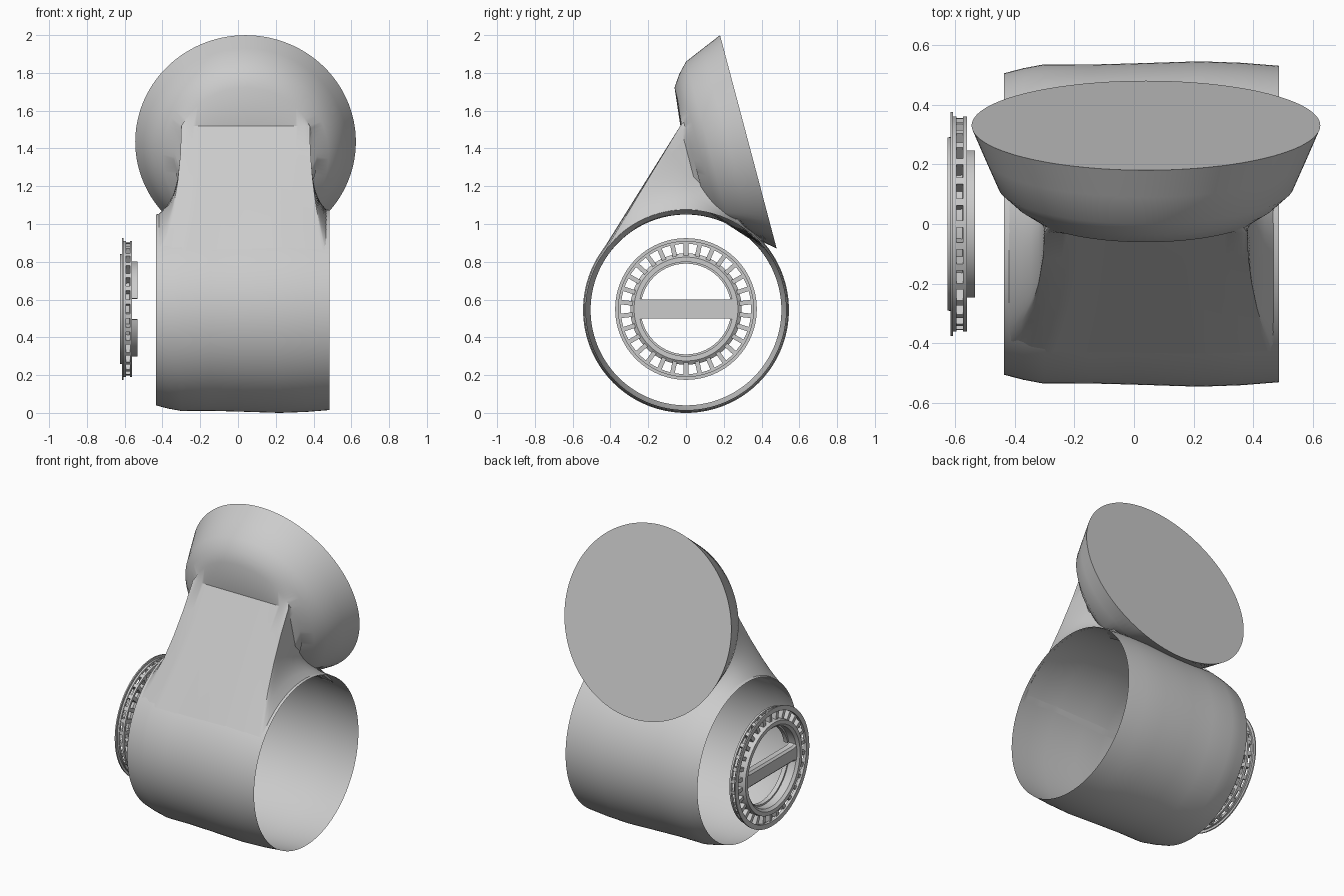
import bpy, bmesh, math
from mathutils import Vector, Matrix

cube = bpy.data.objects.get("Cube")
if cube:
    bpy.data.objects.remove(cube, do_unlink=True)

grey = bpy.data.materials.new("plain_grey")
grey.use_nodes = True
COLOUR = (0.6, 0.6, 0.6, 1)
grey.diffuse_color = COLOUR
grey.node_tree.nodes["Principled BSDF"].inputs["Base Color"].default_value = COLOUR

AXIS_Z = 0.545      # height of the barrel axis
DIAL_Z = 0.55


def finish(name, bm, angle=35):
    bmesh.ops.recalc_face_normals(bm, faces=bm.faces[:])
    mesh = bpy.data.meshes.new(name)
    bm.to_mesh(mesh)
    bm.free()
    mesh.materials.append(grey)
    ob = bpy.data.objects.new(name, mesh)
    bpy.context.collection.objects.link(ob)
    bpy.ops.object.select_all(action='DESELECT')
    ob.select_set(True)
    bpy.context.view_layer.objects.active = ob
    bpy.ops.object.shade_smooth_by_angle(angle=math.radians(angle))
    return ob


def loft(name, rings, closed=True, loop=False, cap_first=False, cap_last=False, angle=35):
    """Skin a list of point rings; loop joins the last ring to the first."""
    bm = bmesh.new()
    rows = [[bm.verts.new(p) for p in ring] for ring in rings]
    n = len(rows[0])
    pairs = list(zip(rows, rows[1:])) + ([(rows[-1], rows[0])] if loop else [])
    for a, b in pairs:
        for i in range(n if closed else n - 1):
            j = (i + 1) % n
            bm.faces.new((a[i], a[j], b[j], b[i]))
    if cap_first:
        bm.faces.new(rows[0])
    if cap_last:
        bm.faces.new(rows[-1])
    return finish(name, bm, angle)


def spin_x(name, profile, z, steps=96, solid=True, start=0, end=360):
    """Turn an (x, radius) profile about a line parallel to x."""
    full = end - start == 360
    rings = []
    for k in range(steps if full else steps + 1):
        a = math.radians(start + (end - start) * k / steps)
        rings.append([(x, r * math.cos(a), z + r * math.sin(a)) for x, r in profile])
    return loft(name, rings, closed=solid, loop=full,
                cap_first=not full, cap_last=not full)


# Barrel: an open shell, slightly bulged
BARREL = [(-0.435, 0.505), (-0.37, 0.522), (-0.3, 0.535), (-0.15, 0.534),
          (0, 0.538), (0.22, 0.545), (0.36, 0.54), (0.485, 0.53)]
spin_x("barrel", BARREL, AXIS_Z, 128, solid=False)


def barrel_radius(x):
    for (x0, r0), (x1, r1) in zip(BARREL, BARREL[1:]):
        if x <= x1:
            return r0 + (r1 - r0) * max(0, (x - x0) / (x1 - x0))
    return BARREL[-1][1]


def keep_outside(p):
    """Push a point that falls inside the barrel out to its wall."""
    r = barrel_radius(p.x) - 0.002
    d = math.hypot(p.y, p.z - AXIS_Z)
    if d < r:
        p.y *= r / d
        p.z = AXIS_Z + (p.z - AXIS_Z) * r / d
    return p


# Neck: round tilted rim, dished sides, then a flat sloping front onto the barrel
CENTRE = Vector((0.04, 0.33, 1.435))
TILT = math.atan2(0.15, 0.565)
NORMAL = Vector((0, math.cos(TILT), math.sin(TILT)))
UP = Vector((0, -math.sin(TILT), math.cos(TILT)))
STEPS = 120
angles = [2 * math.pi * k / STEPS for k in range(STEPS)]


def clip(v):
    return max(-1, min(1, v))


def dish_point(a, r, depth):
    return CENTRE + Vector((r * math.cos(a), 0, 0)) + UP * r * math.sin(a) - NORMAL * depth


def throat_point(a):
    u, v = clip(math.cos(a) / 0.866), clip(math.sin(a) / 0.5)
    side = Vector((0, 0.04, 1.25))
    goal = Vector((0, -0.03, 1.52)) if v > 0 else Vector((0, 0.42, 0.86))
    p = side.lerp(goal, abs(v))
    p.x = 0.04 + 0.34 * u
    return p


def foot_point(a):
    u, v = clip(math.cos(a) / 0.866), clip(math.sin(a) / 0.5)
    x, y = 0.024 + 0.445 * u, -0.45 * v
    r = barrel_radius(x) - 0.002
    return Vector((x, y, AXIS_Z + math.sqrt(r * r - y * y)))


def slope_point(a, t):
    top, foot = throat_point(a), foot_point(a)
    p = top.lerp(foot, t)
    p.x = top.x + (foot.x - top.x) * t * t
    return p


rings = [[dish_point(a, r, d) for a in angles]
         for r, d in ((0.584, 0), (0.54, 0.105), (0.495, 0.21), (0.44, 0.262), (0.378, 0.304))]
rings += [[slope_point(a, t) for a in angles] for t in (0, 0.2, 0.4, 0.6, 0.8, 1)]
rings = [rings[0]] + [[keep_outside(p) for p in ring] for ring in rings[1:]]
loft("flared_neck", rings, cap_first=True, angle=32)


# Dial: concentric rings beside the barrel
def band(name, x0, x1, r0, r1, **kw):
    return spin_x(name, [(x0, r0), (x1, r0), (x1, r1), (x0, r1)], DIAL_Z, **kw)


spin_x("dial_inner_ring", [(-0.625, 0.265), (-0.61, 0.25), (-0.56, 0.25),
                           (-0.56, 0.275), (-0.575, 0.295), (-0.625, 0.29)], DIAL_Z)
band("dial_flange", -0.614, -0.606, 0.345, 0.375)
band("dial_outer_rim", -0.606, -0.594, 0.345, 0.36)
band("dial_back_rim", -0.573, -0.56, 0.345, 0.36)
for name, start in (("upper", 13), ("lower", 193)):
    band("dial_lip_" + name, -0.56, -0.532, 0.24, 0.252, steps=40, start=start, end=start + 154)

# Radial vanes between the rings
bm = bmesh.new()
VANES = 30
for k in range(VANES):
    place = (Matrix.Translation((0, 0, DIAL_Z))
             @ Matrix.Rotation(2 * math.pi * (k + 0.5) / VANES, 4, 'X')
             @ Matrix.Translation((-0.583, 0.32, 0))
             @ Matrix.Diagonal((0.042, 0.072, 0.024, 1)))
    bmesh.ops.create_cube(bm, size=1, matrix=place)
finish("dial_vanes", bm)

# Grip bar, widening where it meets the inner ring
half = [(0.256, 0.066), (0.243, 0.055), (0.22, 0.049)]
outline = [(-y, h) for y, h in half] + [(y, h) for y, h in reversed(half)]
sections = []
for y, h in outline:
    sections.append([(-0.612, y, DIAL_Z - h + 0.012), (-0.612, y, DIAL_Z + h - 0.012),
                     (-0.6, y, DIAL_Z + h), (-0.565, y, DIAL_Z + h),
                     (-0.565, y, DIAL_Z - h), (-0.6, y, DIAL_Z - h)])
loft("dial_grip_bar", sections, cap_first=True, cap_last=True)
